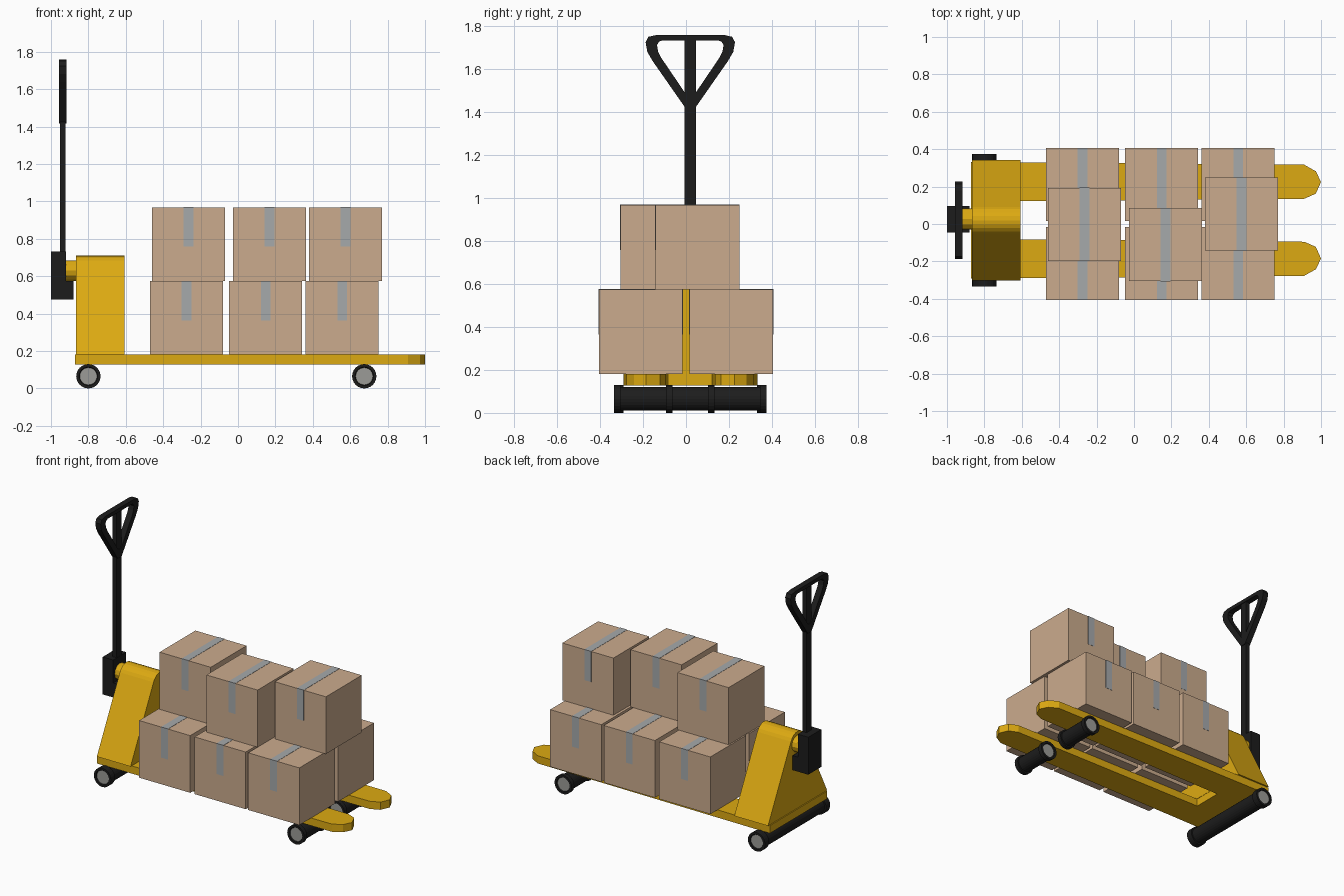
import bpy, bmesh, math
from mathutils import Matrix, Vector

if "Cube" in bpy.data.objects:
    bpy.data.objects.remove(bpy.data.objects["Cube"])


def material(name, rgb):
    m = bpy.data.materials.new(name)
    m.diffuse_color = (*rgb, 1)
    m.use_nodes = True
    m.node_tree.nodes["Principled BSDF"].inputs["Base Color"].default_value = m.diffuse_color
    return m


YELLOW = material("yellow_paint", (0.72, 0.40, 0.006))
BLACK = material("black_rubber", (0.012, 0.012, 0.012))
GREY = material("grey_hub", (0.33, 0.33, 0.31))
CARD = material("cardboard", (0.60, 0.41, 0.27))
TAPE = material("tape", (0.38, 0.40, 0.41))
CY = 0.02  # centre line of the truck


def finish(name, bm, *mats):
    bmesh.ops.recalc_face_normals(bm, faces=bm.faces)
    me = bpy.data.meshes.new(name)
    bm.to_mesh(me)
    bm.free()
    ob = bpy.data.objects.new(name, me)
    bpy.context.collection.objects.link(ob)
    for m in mats:
        me.materials.append(m)
    return ob


def prism(name, points, direction, mat):
    """Extrude a closed outline of 3D points along a direction."""
    bm = bmesh.new()
    face = bm.faces.new([bm.verts.new(p) for p in points])
    ext = bmesh.ops.extrude_face_region(bm, geom=[face])
    verts = [g for g in ext["geom"] if isinstance(g, bmesh.types.BMVert)]
    bmesh.ops.translate(bm, verts=verts, vec=Vector(direction))
    return finish(name, bm, mat)


def box(name, x, y, z, mat):
    pts = [(x[0], y[0], z[0]), (x[1], y[0], z[0]), (x[1], y[1], z[0]), (x[0], y[1], z[0])]
    return prism(name, pts, (0, 0, z[1] - z[0]), mat)


def lathe_y(name, profile, x, z, sides, mats, hub_ends=True):
    """Revolve (radius, y) points round a y axis; capped ends take the second material."""
    bm = bmesh.new()
    rings = [[bm.verts.new((x + r * math.cos(2 * math.pi * i / sides), y,
                            z + r * math.sin(2 * math.pi * i / sides)))
              for i in range(sides)] for r, y in profile]
    for a, b in zip(rings, rings[1:]):
        for i in range(sides):
            j = (i + 1) % sides
            bm.faces.new((a[i], a[j], b[j], b[i]))
    for end in (rings[0], rings[-1]):
        bm.faces.new(end).material_index = 1
    return finish(name, bm, *mats)


# Fork plate: U-shaped outline with rounded tips
def fork_side(s):
    return [(-0.872, 0.312), (0.91, 0.297), (0.972, 0.262), (1.0, 0.205),
            (0.972, 0.142), (0.91, 0.115), (-0.61, 0.102)] if s > 0 else \
           [(x, -y) for x, y in reversed(fork_side(1))]


outline = fork_side(1) + fork_side(-1)
prism("fork_plate", [(x, CY + y, 0.127) for x, y in outline], (0, 0, 0.053), YELLOW)

# Pump housing: steep sides with a rounded top
R, ZC = 0.08, 0.63
arc = [math.radians(26 + 128 * i / 8) for i in range(9)]
side = [(0.322, 0.18)] + [(R * math.cos(a), ZC + R * math.sin(a)) for a in arc] + [(-0.322, 0.18)]
prism("pump_housing", [(-0.865, CY + y, z) for y, z in side], (0.257, 0, 0), YELLOW)

# Pivot connecting the housing with the handle block
ring = [2 * math.pi * i / 12 for i in range(12)]
prism("handle_pivot", [(-0.93, 0.027 + 0.057 * math.cos(a), 0.63 + 0.055 * math.sin(a)) for a in ring],
      (0.07, 0, 0), YELLOW)

# Handle block, L-shaped in side view
block = [(-1, 0.475), (-0.88, 0.475), (-0.88, 0.575), (-0.92, 0.575), (-0.92, 0.733), (-1, 0.733)]
prism("handle_block", [(x, -0.046, z) for x, z in block], (0, 0.142, 0), BLACK)

# Handle post
box("handle_post", (-0.952, -0.921), (CY - 0.026, CY + 0.026), (0.6, 1.75), BLACK)

# Triangular grip: a ring between outer and inner outlines
outer = [(0.16, 1.758), (0.195, 1.75), (0.208, 1.725), (0.2, 1.68), (0.175, 1.637), (0.02, 1.415)]
inner = [(0.13, 1.733), (0.145, 1.728), (0.155, 1.712), (0.15, 1.682), (0.135, 1.652), (0.015, 1.475)]
bm = bmesh.new()
loops = []
for pts, x in ((outer, -0.957), (outer, -0.916), (inner, -0.916), (inner, -0.957)):
    full = pts + [(-y, z) for y, z in reversed(pts)]
    loops.append([bm.verts.new((x, CY + y, z)) for y, z in full])
for a, b in zip(loops, loops[1:] + loops[:1]):
    for i in range(len(a)):
        j = (i + 1) % len(a)
        bm.faces.new((a[i], a[j], b[j], b[i]))
finish("handle_grip", bm, BLACK)


# Rollers: raised tyre at each end, grey hub caps
def roller(name, x, y0, y1, rim):
    prof = [(0.046, y0 + 0.006), (0.05, y0), (0.065, y0), (0.065, y0 + rim), (0.055, y0 + rim),
            (0.055, y1 - rim), (0.065, y1 - rim), (0.065, y1), (0.05, y1), (0.046, y1 - 0.006)]
    lathe_y(name, prof, x, 0.065, 24, (BLACK, GREY))


roller("rear_roller", -0.8, CY - 0.355, CY + 0.355, 0.045)
roller("front_roller_left", 0.675, CY + 0.083, CY + 0.355, 0.03)
roller("front_roller_right", 0.675, CY - 0.355, CY - 0.083, 0.03)


# Cartons with a tape strip folded over the top
def carton(name, cx, cy, z0):
    h, t, top = 0.195, 0.0015, z0 + 0.394
    box(name, (cx - h, cx + h), (cy - h, cy + h), (z0, top), CARD)
    o, low = h + t, top - 0.21
    strip = [(-o, low), (-o, top + t), (o, top + t), (o, low),
             (h - t, low), (h - t, top - t), (-h + t, top - t), (-h + t, low)]
    prism(name + "_tape", [(cx - 0.026, cy + y, z) for y, z in strip], (0.052, 0, 0), TAPE)


for i, cx in enumerate((-0.275, 0.148, 0.557)):
    for label, cy in (("front", -0.211), ("back", 0.211)):
        carton(f"lower_carton_{label}_{i + 1}", cx, cy, 0.18)
for i, (cx, cy) in enumerate(((-0.265, -0.002), (0.168, -0.11), (0.575, 0.053))):
    carton(f"upper_carton_{i + 1}", cx, cy, 0.574)
